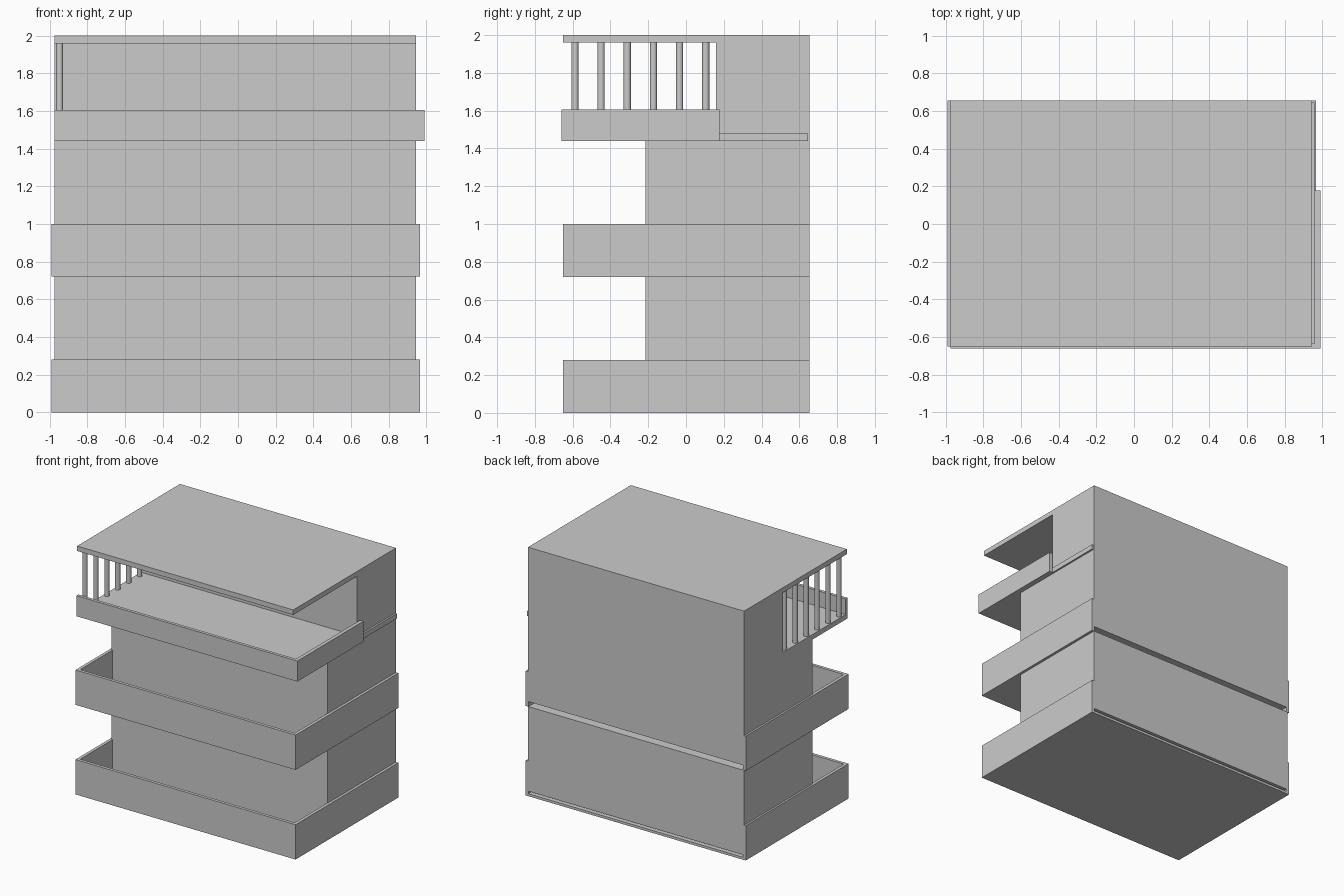
import bpy

if "Cube" in bpy.data.objects:
    bpy.data.objects.remove(bpy.data.objects["Cube"])

BACK = 0.655


def box(name, x0, x1, y0, y1, z0, z1):
    """Box from its min and max corners."""
    bpy.ops.mesh.primitive_cube_add(size=1, location=((x0 + x1) / 2, (y0 + y1) / 2, (z0 + z1) / 2))
    o = bpy.context.object
    o.name = name
    o.scale = (x1 - x0, y1 - y0, z1 - z0)
    bpy.ops.object.transform_apply(location=False, rotation=False, scale=True)
    return o


def extrude_plan(name, plan, z0, z1):
    """Closed plan outline extruded upwards."""
    n = len(plan)
    verts = [(x, y, z) for z in (z0, z1) for x, y in plan]
    faces = [tuple(reversed(range(n))), tuple(range(n, 2 * n))]
    faces += [(i, (i + 1) % n, (i + 1) % n + n, i + n) for i in range(n)]
    mesh = bpy.data.meshes.new(name)
    mesh.from_pydata(verts, [], faces)
    o = bpy.data.objects.new(name, mesh)
    bpy.context.collection.objects.link(o)
    return o


# Lower two storeys: U-shaped parapet, floor slab, solid room block
T = 0.025
XL, XR, YF = -0.99, 0.967, -0.65
u_plan = [(XL, BACK), (XL, YF), (XR, YF), (XR, BACK),
          (XR - T, BACK), (XR - T, YF + T), (XL + T, YF + T), (XL + T, BACK)]
for name, z, top, slab0 in (("ground", 0.0, 0.72, 0.02), ("middle", 0.72, 1.44, 0.72)):
    extrude_plan(name + "_parapet", u_plan, z, z + 0.28)
    # the slab stops short of the back, leaving a narrow groove
    box(name + "_floor_slab", XL + T, XR - T, YF + T, 0.575, z, z + 0.04)
    box(name + "_room", -0.975, 0.946, -0.215, BACK, z + 0.04, top)
box("base_plate", XL + T, XR - T, YF + T, BACK, 0.0, 0.02)

# Top storey: slab, L-shaped parapet (left side open), room, roof
box("top_floor_slab", -0.975, 0.96, -0.635, 0.645, 1.44, 1.48)
box("top_back_wall_base", -0.975, 0.946, 0.16, BACK, 1.44, 1.48)
extrude_plan("top_parapet", [(-0.975, -0.66), (0.99, -0.66), (0.99, 0.178),
                             (0.96, 0.178), (0.96, -0.635), (-0.975, -0.635)], 1.44, 1.605)
box("top_room", -0.975, 0.946, 0.16, BACK, 1.48, 1.96)
box("roof", -0.975, 0.946, -0.65, BACK, 1.96, 2.0)

# Round columns along the open left side
for i in range(6):
    bpy.ops.mesh.primitive_cylinder_add(vertices=24, radius=0.019, depth=0.48,
                                        location=(-0.948, -0.588 + i * 0.1385, 1.72))
    bpy.context.object.name = f"column_{i + 1}"
    bpy.ops.object.shade_smooth_by_angle()
